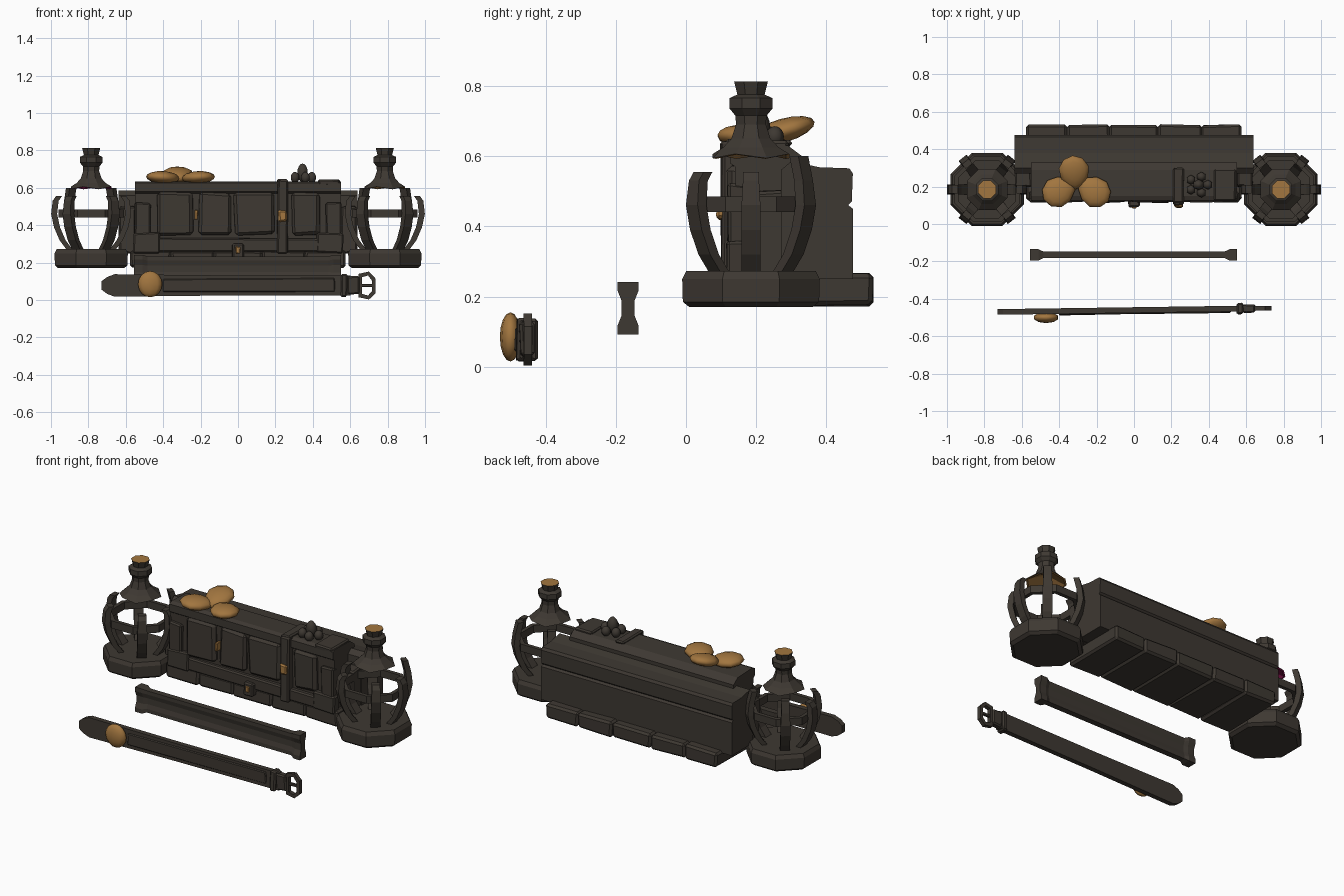
import bpy, bmesh, math, random
from mathutils import Matrix, Vector

if "Cube" in bpy.data.objects:
    bpy.data.objects.remove(bpy.data.objects["Cube"])
random.seed(4)


def material(name, rgb):
    m = bpy.data.materials.new(name)
    m.diffuse_color = (*rgb, 1)
    m.use_nodes = True
    m.node_tree.nodes["Principled BSDF"].inputs["Base Color"].default_value = m.diffuse_color
    return m


DARK = material("dark_brown", (0.048, 0.040, 0.032))
TAN = material("amber_tan", (0.36, 0.18, 0.05))
PINK = material("dull_magenta", (0.30, 0.01, 0.10))


def finish(bm, name, mats=(DARK,), recalc=True, smooth=False):
    if recalc:
        bmesh.ops.recalc_face_normals(bm, faces=bm.faces)
    me = bpy.data.meshes.new(name)
    bm.to_mesh(me)
    bm.free()
    for m in mats:
        me.materials.append(m)
    if smooth:
        for p in me.polygons:
            p.use_smooth = True
    ob = bpy.data.objects.new(name, me)
    bpy.context.collection.objects.link(ob)
    return ob


def box(name, x, y, z, mat=DARK, bevel=0.008, wobble=0.004):
    """Rough hewn bevelled block from (min, max) ranges."""
    bm = bmesh.new()
    bmesh.ops.create_cube(bm, size=1)
    for v in bm.verts:
        v.co = Vector([(r[0] + r[1]) / 2 + c * (r[1] - r[0]) + random.uniform(-wobble, wobble)
                       for r, c in zip((x, y, z), v.co)])
    bmesh.ops.bevel(bm, geom=bm.edges[:], offset=bevel, segments=1, affect='EDGES')
    return finish(bm, name, (mat,))


def loft(name, rings, mats=(DARK,), closed=False):
    """Bridge rings of points, capping the ends unless the loop is closed."""
    bm = bmesh.new()
    vs = [[bm.verts.new(p) for p in r] for r in rings]
    n = len(vs[0])
    pairs = list(zip(vs, vs[1:])) + ([(vs[-1], vs[0])] if closed else [])
    for a, b in pairs:
        for i in range(n):
            bm.faces.new((a[i], a[(i + 1) % n], b[(i + 1) % n], b[i]))
    if not closed:
        bm.faces.new(vs[0])
        bm.faces.new(vs[-1])
    return finish(bm, name, mats)


def extrude_x(name, xs, profile):
    return loft(name, [[(x, y, z) for y, z in profile] for x in xs])


def blob(name, loc, scale, rot=(0, 0, 0), mat=TAN, point=0.0, seg=10):
    """Soft cushion, optionally pinched towards its local -y end."""
    bm = bmesh.new()
    bmesh.ops.create_uvsphere(bm, u_segments=seg, v_segments=8, radius=1)
    for v in bm.verts:
        if v.co.y < 0:
            v.co.x *= 1 + point * v.co.y
        v.co = Vector([c * s for c, s in zip(v.co, scale)])
    r = Matrix.Rotation(rot[2], 4, 'Z') @ Matrix.Rotation(rot[0], 4, 'X')
    bmesh.ops.transform(bm, matrix=Matrix.Translation(loc) @ r, verts=bm.verts)
    return finish(bm, name, (mat,), smooth=True)


# --- Chest body: front half, wider sloping rear half
extrude_x("chest_front", (-0.55, 0.55),
          [(0.145, 0.25), (0.14, 0.57), (0.125, 0.58), (0.125, 0.625), (0.15, 0.635),
           (0.29, 0.63), (0.33, 0.60), (0.33, 0.25)])
extrude_x("chest_rear", (-0.64, 0.64),
          [(0.27, 0.25), (0.27, 0.56), (0.30, 0.585), (0.38, 0.568), (0.465, 0.565),
           (0.475, 0.55), (0.472, 0.47), (0.462, 0.46), (0.475, 0.45), (0.475, 0.25)])

# --- Stone base blocks
edges = [-0.575, -0.36, -0.13, 0.13, 0.36, 0.575]
for i, (a, b) in enumerate(zip(edges, edges[1:])):
    box(f"base_block_{i}", (a, b), (0.13, 0.53), (0.175, 0.265), bevel=0.012)

# --- Front panels, posts, ledge and straps
for i, (a, b) in enumerate([(-0.43, -0.24), (-0.21, -0.04), (-0.02, 0.19), (0.29, 0.44)]):
    box(f"front_panel_{i}", (a, b), (0.115, 0.16), (0.35, 0.575), bevel=0.015, wobble=0.007)
for s in (-1, 1):
    xs = lambda a, b: sorted((s * a, s * b))
    box("corner_post", xs(0.47, 0.55), (0.12, 0.17), (0.25, 0.52), wobble=0.005)
    box("corner_foot", xs(0.42, 0.56), (0.115, 0.17), (0.25, 0.36), wobble=0.005)
    box("side_plank", xs(0.55, 0.635), (0.20, 0.30), (0.25, 0.50))
box("front_ledge", (-0.45, 0.45), (0.12, 0.17), (0.255, 0.33))
box("strap_front", (0.21, 0.265), (0.10, 0.15), (0.25, 0.64))
box("strap_top", (0.21, 0.265), (0.11, 0.30), (0.625, 0.645))
box("strap_buckle", (0.215, 0.26), (0.088, 0.11), (0.42, 0.48), TAN)
box("clasp", (-0.03, 0.03), (0.09, 0.14), (0.225, 0.30))
box("clasp_stud", (-0.012, 0.012), (0.084, 0.096), (0.25, 0.285), TAN, 0.003, 0.001)
box("panel_stud", (-0.232, -0.215), (0.108, 0.15), (0.43, 0.48), TAN, 0.003, 0.001)
box("lid_corner", (0.43, 0.545), (0.125, 0.29), (0.61, 0.642))

# --- Small knotted ornament on the lid
for i in range(5):
    a = i * math.tau / 5
    blob("knot_lobe", (0.345 + 0.05 * math.cos(a), 0.21 + 0.045 * math.sin(a), 0.655),
         (0.026, 0.026, 0.03), mat=DARK, seg=6)
blob("knot_centre", (0.345, 0.21, 0.68), (0.032, 0.03, 0.05), mat=DARK, seg=6)

# --- Three cushions resting on the lid, pinched ends meeting in the middle
for i, (x, y, z, turn, tilt) in enumerate([(-0.40, 0.175, 0.655, 118, 4),
                                           (-0.32, 0.275, 0.672, 5, 16),
                                           (-0.215, 0.175, 0.655, 235, 4)]):
    blob(f"cushion_{i}", (x, y, z), (0.085, 0.095, 0.034),
         (math.radians(tilt), 0, math.radians(turn)), point=0.35)


# --- Lanterns
def ring(cx, cy, r, z, n=8, phase=math.pi / 8, jag=0.0):
    return [(cx + r * math.cos(phase + i * math.tau / n),
             cy + r * math.sin(phase + i * math.tau / n),
             z + jag * (1 if i % 2 else -1)) for i in range(n)]


def lantern(side, glow):
    cx, cy = side * 0.785, 0.185
    loft("lantern_base", [ring(cx, cy, r, z) for r, z in
         [(0.19, 0.17), (0.21, 0.185), (0.212, 0.25), (0.20, 0.272)]])
    # flared chimney cap, hollow and coloured inside
    outer = [(0.118, 0.60), (0.085, 0.625), (0.06, 0.65), (0.046, 0.69), (0.048, 0.715),
             (0.066, 0.735), (0.066, 0.765), (0.042, 0.775), (0.052, 0.812)]
    cap = loft("lantern_cap", [ring(cx, cy, 0.02, 0.64)] + [ring(cx, cy, 0.108, 0.598, jag=0.006)]
               + [ring(cx, cy, r, z, jag=0.006 if z == 0.60 else 0) for r, z in outer],
               (DARK, glow, TAN))
    for p in cap.data.polygons:
        if p.normal.z < -0.3 and p.center.z < 0.65:
            p.material_index = 1
        elif p.normal.z > 0.95 and p.center.z > 0.8:
            p.material_index = 2
    # cage band
    band = []
    for i in range(8):
        a = (i + 0.5) * math.tau / 8
        c, s = math.cos(a), math.sin(a)
        band.append([(cx + r * c, cy + r * s, z) for r, z in
                     [(0.165, 0.44), (0.19, 0.44), (0.19, 0.485), (0.165, 0.485)]])
    loft("lantern_band", band, closed=True)
    # curved cage ribs
    for deg in (0, 52, 128, 180, 232, 308):
        top = 0.60 if deg in (52, 128) else 0.555
        a = math.radians(deg)
        d, t = Vector((math.cos(a), math.sin(a), 0)), Vector((-math.sin(a), math.cos(a), 0))
        rings = []
        for r, z in [(0.11, 0.26), (0.155, 0.32), (0.185, 0.39), (0.20, 0.46), (0.192, 0.53), (0.175, top)]:
            c = Vector((cx, cy, z)) + d * r
            w = 0.027 if z < 0.5 else 0.023
            rings.append([c + d * 0.014 + t * w, c + d * 0.014 - t * w,
                          c - d * 0.018 - t * w, c - d * 0.018 + t * w])
        loft("lantern_rib", rings)


lantern(-1, PINK)
lantern(1, TAN)

# --- Loose rail in front: waisted bar with heavier ends
waist = [(-0.030, 0), (-0.030, 0.025), (-0.018, 0.055), (-0.018, 0.095), (-0.030, 0.125), (-0.030, 0.15),
         (0.030, 0.15), (0.030, 0.125), (0.018, 0.095), (0.018, 0.055), (0.030, 0.025), (0.030, 0)]
rails = []
for x, f, h in [(-0.555, 1, 1), (-0.51, 1, 1), (-0.485, 0.6, 0.88), (0.485, 0.6, 0.88), (0.51, 1, 1), (0.552, 1, 1)]:
    rails.append([(x, -0.165 + y * f, 0.167 + (z - 0.075) * h) for y, z in waist])
loft("front_rail", rails)

# --- Belt: pointed tongue, keeper, buckle and round stud (slightly turned)
parts = []
section = []
for x, h in [(-0.73, 0.022), (-0.70, 0.045), (-0.66, 0.06), (-0.1, 0.054), (0.60, 0.053)]:
    section.append([(x, y, 0.078 + k * h) for y, k in
                    [(-0.475, -1), (-0.445, -1), (-0.445, 1), (-0.475, 1)]])
parts.append(loft("belt_strap", section))
parts.append(box("belt_ridge", (-0.40, 0.52), (-0.481, -0.46), (0.045, 0.115), bevel=0.005))
parts.append(box("belt_keeper", (0.55, 0.585), (-0.49, -0.43), (0.015, 0.14)))
parts.append(box("belt_loop", (0.585, 0.65), (-0.482, -0.438), (0.03, 0.128)))
frame = [(0.645, 0.015), (0.70, 0.003), (0.735, 0.035), (0.735, 0.115), (0.70, 0.152), (0.645, 0.14)]
buckle = []
for x, z in frame:
    xi, zi = 0.69 + (x - 0.69) * 0.58, 0.078 + (z - 0.078) * 0.72
    buckle.append([(x, -0.472, z), (x, -0.448, z), (xi, -0.448, zi), (xi, -0.472, zi)])
parts.append(loft("buckle_frame", buckle, closed=True))
parts.append(box("buckle_pin", (0.64, 0.735), (-0.468, -0.452), (0.07, 0.086), bevel=0.003, wobble=0.001))
turn = Matrix.Rotation(math.radians(0.8), 4, 'Z')
for ob in parts:
    ob.data.transform(Matrix.Translation((0, -0.46, 0)) @ turn @ Matrix.Translation((0, 0.46, 0)))
blob("belt_stud", (-0.47, -0.500, 0.085), (0.068, 0.03, 0.07))
